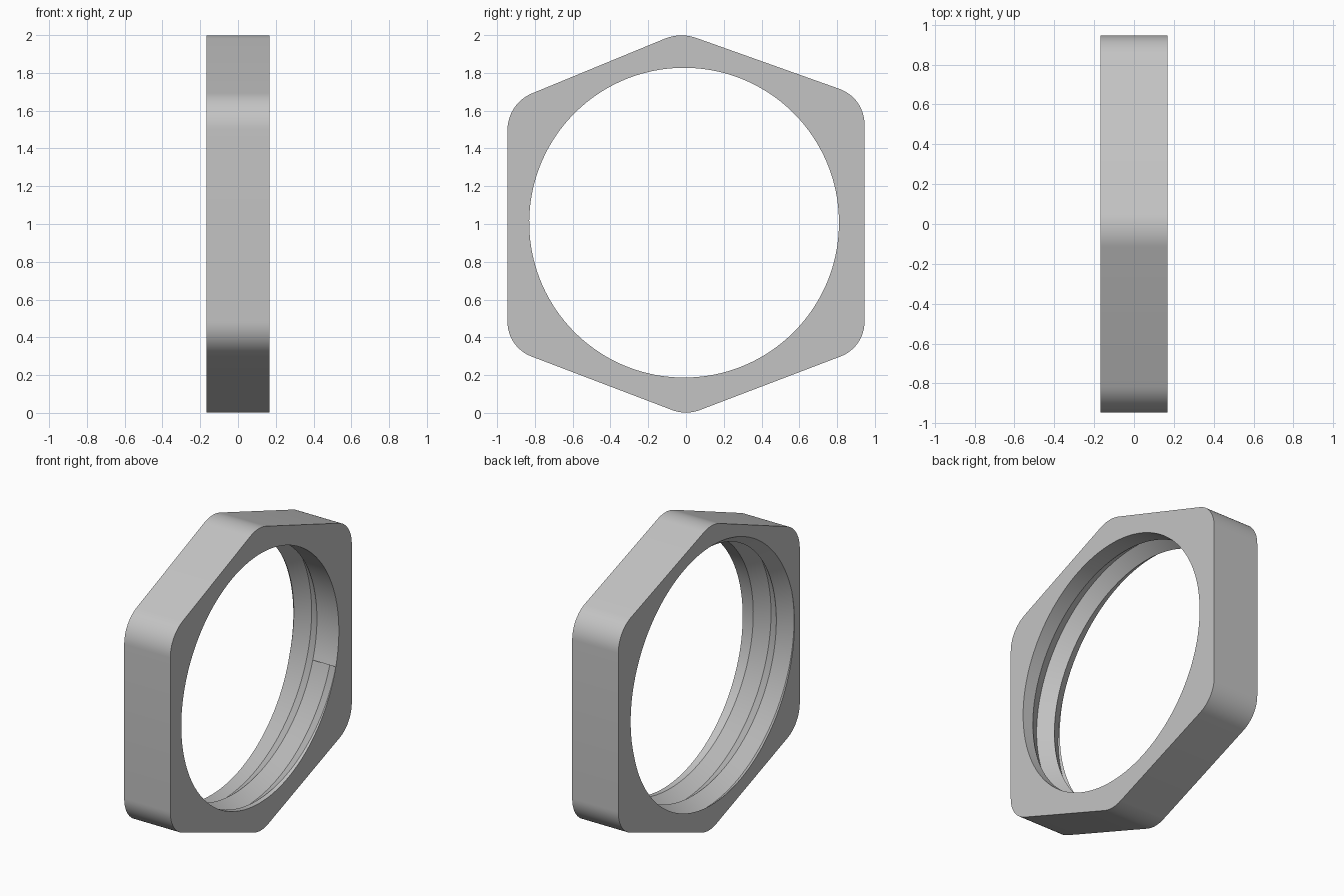
import bpy, bmesh, math
from mathutils import Vector

cube = bpy.data.objects.get("Cube")
if cube:
    bpy.data.objects.remove(cube, do_unlink=True)

HALF = 0.168            # half the nut thickness
BORE = 0.82             # bore radius
DEPTH = 0.065           # thread groove depth
PITCH = HALF            # thread advance per turn
START = math.radians(-16)
STEPS = 144
CENTRE = Vector((0, -0.01, 1.007))

# Hex corners (y, z) and the length each rounding takes from its edges
CORNERS = [(-0.03, 2.015, 0.09), (-0.945, 1.638, 0.14), (-0.945, 0.347, 0.135),
           (0, -0.013, 0.08), (0.945, 0.347, 0.135), (0.945, 1.668, 0.14)]


def rounded_outline(corners, segments=12):
    """Replace each corner by a tangent circular arc."""
    pts = []
    for i, (y, z, cut) in enumerate(corners):
        c = Vector((y, z))
        a = (Vector(corners[i - 1][:2]) - c).normalized()
        b = (Vector(corners[(i + 1) % len(corners)][:2]) - c).normalized()
        half = a.angle(b) / 2
        radius = cut * math.tan(half)
        mid = c + (a + b).normalized() * cut / math.cos(half)
        u, v = c + a * cut - mid, c + b * cut - mid
        turn = math.pi - 2 * half
        for k in range(segments + 1):
            t = k / segments
            w = u * math.sin((1 - t) * turn) + v * math.sin(t * turn)
            pts.append(mid + w.normalized() * radius)
    return pts


def groove_column(bm, s):
    """Bore cross-section at fraction s of a turn, from +x to -x."""
    near = HALF - PITCH * s
    angle = START - 2 * math.pi * s
    rows = [HALF] + [near - PITCH * k / 2 for k in range(5)] + [-HALF]
    column = []
    for x in rows:
        x = max(-HALF, min(HALF, x))
        f = max(0, near - x) / PITCH
        tri = 1 - abs(2 * (f % 1) - 1)
        r = BORE + DEPTH * tri
        column.append(bm.verts.new(
            CENTRE + Vector((x, r * math.cos(angle), r * math.sin(angle)))))
    return column


bm = bmesh.new()

# Threaded bore
columns = [groove_column(bm, i / STEPS) for i in range(STEPS + 1)]
for a, b in zip(columns, columns[1:]):
    for j in range(len(a) - 1):
        bm.faces.new((a[j], a[j + 1], b[j + 1], b[j]))
# Blunt end where the thread begins
bm.faces.new((columns[0][1], columns[0][2], columns[0][3]))

# Outer hex wall
outline = rounded_outline(CORNERS)
sides = [[bm.verts.new((x, p.x, p.y)) for p in outline] for x in (-HALF, HALF)]
n = len(outline)
for i in range(n):
    j = (i + 1) % n
    bm.faces.new((sides[0][i], sides[0][j], sides[1][j], sides[1][i]))

bmesh.ops.remove_doubles(bm, verts=bm.verts, dist=0.00002)
bmesh.ops.dissolve_degenerate(bm, edges=bm.edges, dist=0.00002)

# Flat faces between the hex edge and the bore
for x in (-HALF, HALF):
    rim = [e for e in bm.edges if e.is_boundary
           and all(abs(v.co.x - x) < 0.0001 for v in e.verts)]
    bmesh.ops.triangle_fill(bm, edges=rim, use_beauty=True)
bmesh.ops.recalc_face_normals(bm, faces=bm.faces)

mesh = bpy.data.meshes.new("hex_nut")
bm.to_mesh(mesh)
bm.free()
nut = bpy.data.objects.new("hex_nut", mesh)
bpy.context.collection.objects.link(nut)

# Plain grey material
grey = bpy.data.materials.new("light_grey")
grey.use_nodes = True
colour = (0.55, 0.55, 0.55, 1)
grey.diffuse_color = colour
for node in grey.node_tree.nodes:
    if node.type == 'BSDF_PRINCIPLED':
        node.inputs["Base Color"].default_value = colour
mesh.materials.append(grey)

bpy.ops.object.select_all(action='DESELECT')
nut.select_set(True)
bpy.context.view_layer.objects.active = nut
bpy.ops.object.shade_smooth_by_angle(angle=math.radians(25))
